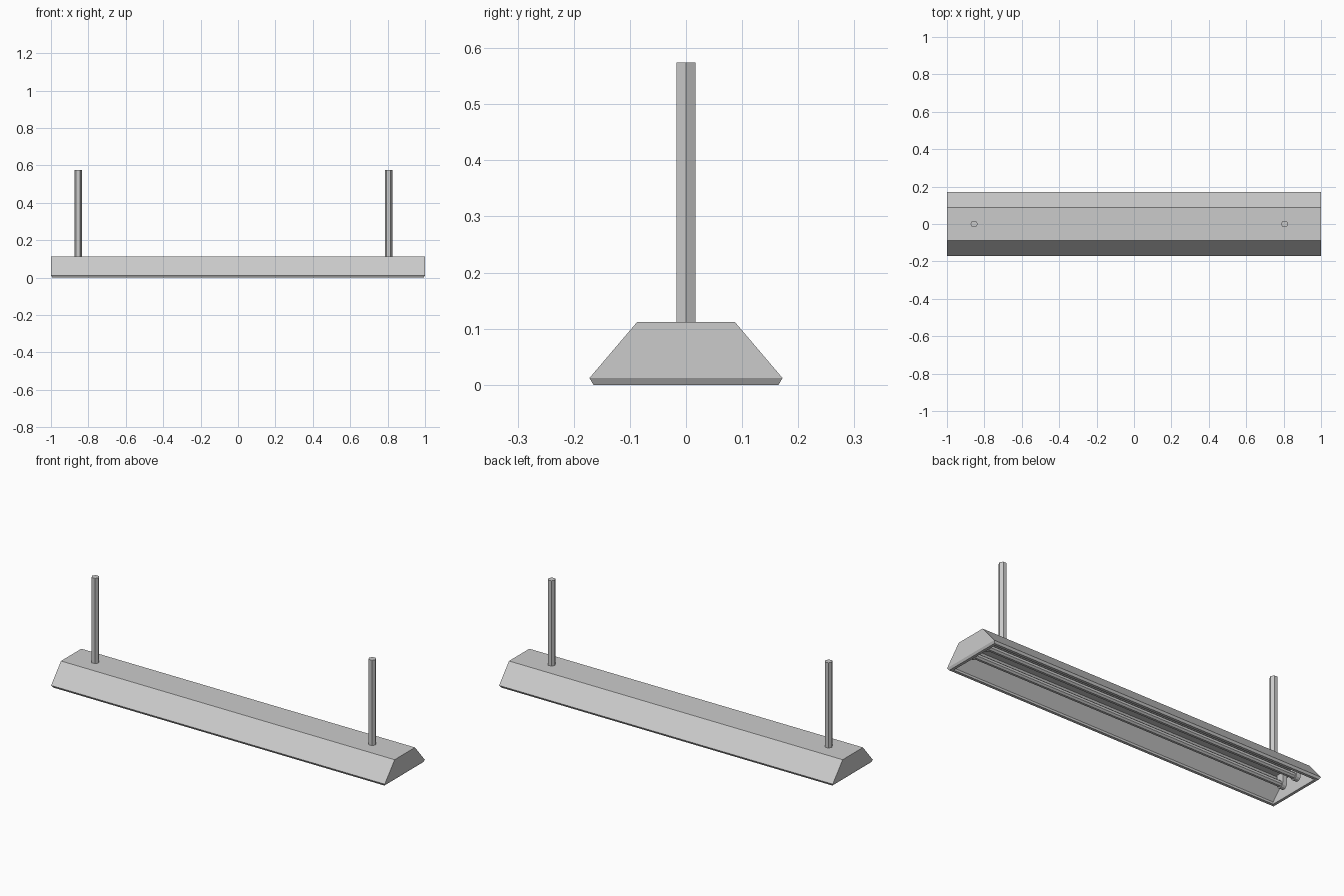
import bpy, bmesh, math

if "Cube" in bpy.data.objects:
    bpy.data.objects.remove(bpy.data.objects["Cube"])


def mesh_object(name, bm):
    bmesh.ops.recalc_face_normals(bm, faces=bm.faces)
    mesh = bpy.data.meshes.new(name)
    bm.to_mesh(mesh)
    bm.free()
    obj = bpy.data.objects.new(name, mesh)
    bpy.context.collection.objects.link(obj)
    return obj


def ring_shell(name, rings):
    """Stack rectangles (half x, half y, z) into one closed shell."""
    bm = bmesh.new()
    loops = [[bm.verts.new((sx * hx, sy * hy, z))
              for sx, sy in ((-1, -1), (1, -1), (1, 1), (-1, 1))]
             for hx, hy, z in rings]
    for a, b in zip(loops, loops[1:]):
        for i in range(4):
            j = (i + 1) % 4
            bm.faces.new((a[i], a[j], b[j], b[i]))
    bm.faces.new(loops[0])
    bm.faces.new(loops[-1])
    return mesh_object(name, bm)


def extrude_x(name, profile, x0, x1):
    """Extrude a (y, z) profile along x."""
    bm = bmesh.new()
    face = bm.faces.new([bm.verts.new((x0, y, z)) for y, z in profile])
    out = bmesh.ops.extrude_face_region(bm, geom=[face])
    verts = [v for v in out["geom"] if isinstance(v, bmesh.types.BMVert)]
    bmesh.ops.translate(bm, verts=verts, vec=(x1 - x0, 0, 0))
    return mesh_object(name, bm)


# Trapezoid housing with bevelled bottom lip and hollow reflector inside
ring_shell("housing", [
    (1.0, 0.087, 0.112),
    (1.0, 0.172, 0.012),
    (0.993, 0.165, 0.0),
    (0.978, 0.150, 0.0),
    (0.978, 0.150, 0.012),
    (0.985, 0.080, 0.104),
])

# Hexagonal hanging rods
for side, x in (("left", -0.855), ("right", 0.805)):
    z0, z1 = 0.105, 0.574
    bpy.ops.mesh.primitive_cylinder_add(vertices=6, radius=0.02, depth=z1 - z0,
                                        location=(x, 0, (z0 + z1) / 2),
                                        rotation=(0, 0, math.pi / 6))
    rod = bpy.context.object
    rod.name = side + "_hanging_rod"

TUBE_Z = 0.05
for label, y in (("front", -0.05), ("back", 0.05)):
    # Lamp tube
    tube = [(y + 0.016 * math.cos(math.pi / 8 + i * math.pi / 4),
             TUBE_Z + 0.016 * math.sin(math.pi / 8 + i * math.pi / 4))
            for i in range(8)]
    extrude_x(label + "_lamp_tube", tube, -0.95, 0.95)

    # Lamp holders with rounded lower ends
    holder = [(y - 0.022, 0.106)]
    holder += [(y + 0.022 * math.cos(math.pi + i * math.pi / 6),
                TUBE_Z + 0.022 * math.sin(math.pi + i * math.pi / 6))
               for i in range(7)]
    holder += [(y + 0.022, 0.106)]
    for side, s in (("left", -1), ("right", 1)):
        extrude_x(f"{label}_{side}_lamp_holder", holder, s * 0.935, s * 0.96)
